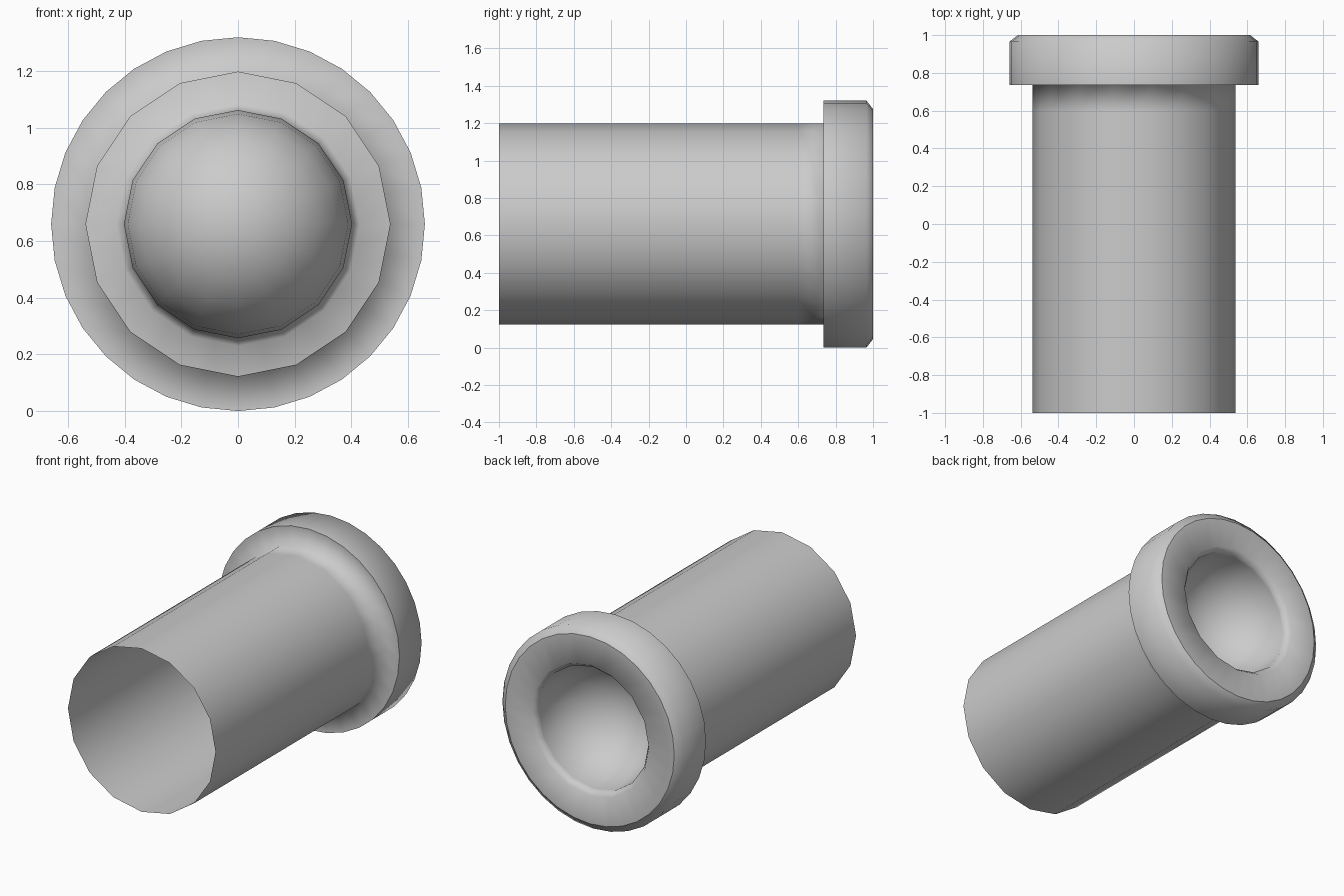
import bpy, bmesh
from math import sin, cos, pi

if "Cube" in bpy.data.objects:
    bpy.data.objects.remove(bpy.data.objects["Cube"])

SIDES = 32
RIM_R, CENTRE_Z = 0.66, 0.66

# Profile: (y, radius, 16-sided?, sharp ring?)
profile = [
    (-1.0, 0.537, True, False),     # open end of the tube
    (0.6, 0.537, True, False),
    (0.735, 0.537, True, False),    # tube meets flange
    (0.735, RIM_R, False, True),    # flange back edge
    (0.965, RIM_R, False, False),
    (1.0, 0.615, False, True),      # outer chamfer
    (1.0, 0.43, True, False),       # mouth edge
    (0.965, 0.403, True, False),
]
# Rounded bowl closing the mouth
BOWL_Y, BOWL_R, STEPS = 0.95, 0.403, 6
for i in range(STEPS):
    a = i / STEPS * pi / 2
    profile.append((BOWL_Y - BOWL_R * sin(a), BOWL_R * cos(a), True, False))

bm = bmesh.new()


def ring(y, radius, sixteen):
    verts = []
    for k in range(SIDES):
        a = 2 * pi * k / SIDES
        # odd points lie on the chord of the 16-sided rings
        r = radius * cos(pi / 16) if sixteen and k % 2 else radius
        verts.append(bm.verts.new((r * sin(a), y, CENTRE_Z + r * cos(a))))
    return verts


rings = [ring(y, r, s) for y, r, s, _ in profile]
for a, b in zip(rings, rings[1:]):
    for k in range(SIDES):
        n = (k + 1) % SIDES
        bm.faces.new((a[k], b[k], b[n], a[n]))

# Bowl pole
pole = bm.verts.new((0, BOWL_Y - BOWL_R, CENTRE_Z))
for k in range(SIDES):
    bm.faces.new((rings[-1][k], pole, rings[-1][(k + 1) % SIDES]))

# Smooth shading, crisp flange edges
for f in bm.faces:
    f.smooth = True
for verts, spec in zip(rings, profile):
    if spec[3]:
        for k in range(SIDES):
            bm.edges.get((verts[k], verts[(k + 1) % SIDES])).smooth = False

# Outward-facing check against a tube side face
bm.faces.ensure_lookup_table()
bm.normal_update()
f = bm.faces[0]
c = f.calc_center_median()
if f.normal.x * c.x + f.normal.z * (c.z - CENTRE_Z) < 0:
    bmesh.ops.reverse_faces(bm, faces=bm.faces[:])

mesh = bpy.data.meshes.new("flanged_pipe")
bm.to_mesh(mesh)
bm.free()
pipe = bpy.data.objects.new("flanged_pipe", mesh)
bpy.context.collection.objects.link(pipe)
